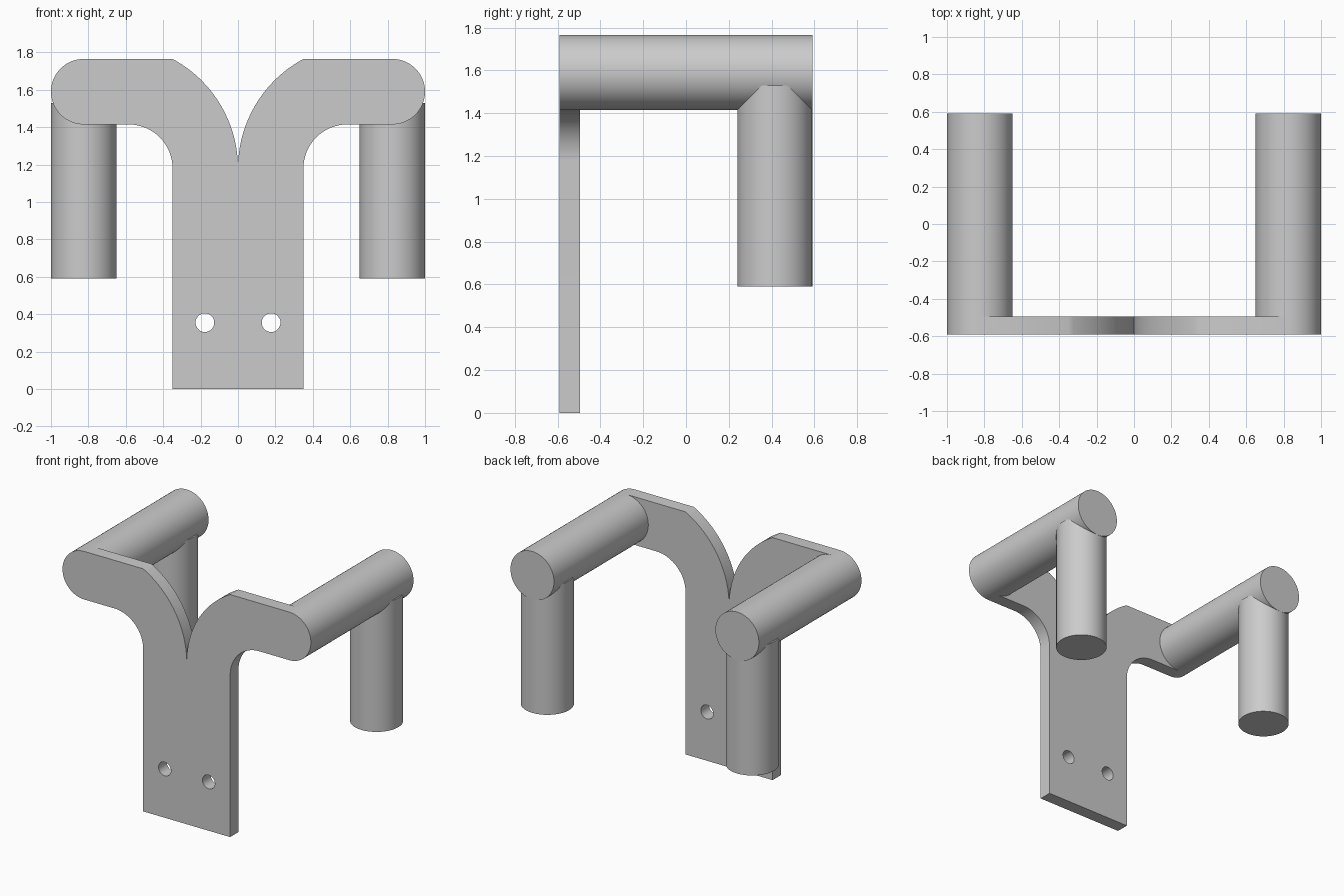
import bpy
import bmesh
from math import sin, cos, pi, atan2, radians
from mathutils import Matrix, Vector

cube = bpy.data.objects.get("Cube")
if cube:
    bpy.data.objects.remove(cube, do_unlink=True)

R = 0.175            # tube radius
BAR_X, BAR_Z = 0.825, 1.59
FRONT, BACK = -0.59, 0.59
PLATE_BACK = -0.495

grey = bpy.data.materials.new("plain grey")
grey.use_nodes = True
GREY = (0.6, 0.6, 0.6, 1)
grey.diffuse_color = GREY
grey.node_tree.nodes["Principled BSDF"].inputs["Base Color"].default_value = GREY


def finish(name, bm):
    bmesh.ops.recalc_face_normals(bm, faces=bm.faces)
    mesh = bpy.data.meshes.new(name)
    bm.to_mesh(mesh)
    bm.free()
    mesh.materials.append(grey)
    obj = bpy.data.objects.new(name, mesh)
    bpy.context.collection.objects.link(obj)
    return obj


def smooth(obj):
    bpy.ops.object.select_all(action="DESELECT")
    obj.select_set(True)
    bpy.context.view_layer.objects.active = obj
    bpy.ops.object.shade_smooth_by_angle(angle=radians(30))


def tube(name, start, end, radius):
    start, end = Vector(start), Vector(end)
    axis = end - start
    turn = axis.to_track_quat("Z", "Y").to_matrix().to_4x4()
    bm = bmesh.new()
    bmesh.ops.create_cone(bm, cap_ends=True, segments=64, radius1=radius,
                          radius2=radius, depth=axis.length,
                          matrix=Matrix.Translation((start + end) / 2) @ turn)
    return finish(name, bm)


def arc(cx, cz, radius, a0, a1, steps):
    return [(cx + radius * cos(a0 + (a1 - a0) * i / steps),
             cz + radius * sin(a0 + (a1 - a0) * i / steps))
            for i in range(steps + 1)]


# Y-shaped plate: right half of the outline, from the foot up to the cleft
half = [(0.35, 0)]
half += arc(0.585, 1.18, 0.235, pi, pi / 2, 16)            # inner fillet
half += arc(BAR_X, BAR_Z, R, -pi / 2, pi / 2, 32)          # rounded arm end
cleft = 0.664
half += arc(cleft, 1.18, cleft, atan2(0.585, 0.35 - cleft), pi, 24)
outline = half + [(-x, z) for x, z in reversed(half[:-1])]

bm = bmesh.new()
face = bm.faces.new([bm.verts.new((x, FRONT, z)) for x, z in outline])
ext = bmesh.ops.extrude_face_region(bm, geom=[face], use_keep_orig=True)
bmesh.ops.translate(bm, vec=(0, PLATE_BACK - FRONT, 0),
                    verts=[v for v in ext["geom"] if isinstance(v, bmesh.types.BMVert)])
plate = finish("mounting_plate", bm)

# Screw holes
for side, s in (("left", 1), ("right", -1)):
    cutter = tube(side + "_hole_cutter", (s * 0.177, FRONT - 0.1, 0.355),
                  (s * 0.177, PLATE_BACK + 0.1, 0.355), 0.05)
    cutter.hide_render = True
    cutter.hide_set(True)
    mod = plate.modifiers.new(side + "_hole", "BOOLEAN")
    mod.operation = "DIFFERENCE"
    mod.solver = "EXACT"
    mod.object = cutter
bpy.context.view_layer.objects.active = plate
plate.select_set(True)
for mod in list(plate.modifiers):
    bpy.ops.object.modifier_apply(modifier=mod.name)
for obj in [o for o in bpy.data.objects if o.name.endswith("_hole_cutter")]:
    bpy.data.objects.remove(obj, do_unlink=True)
smooth(plate)

# Horizontal bars and hanging legs
for side, s in (("left", 1), ("right", -1)):
    x = s * BAR_X
    smooth(tube(side + "_bar", (x, PLATE_BACK, BAR_Z), (x, BACK, BAR_Z), R))
    smooth(tube(side + "_leg", (x, BACK - R, 0.59), (x, BACK - R, 1.53), R))
